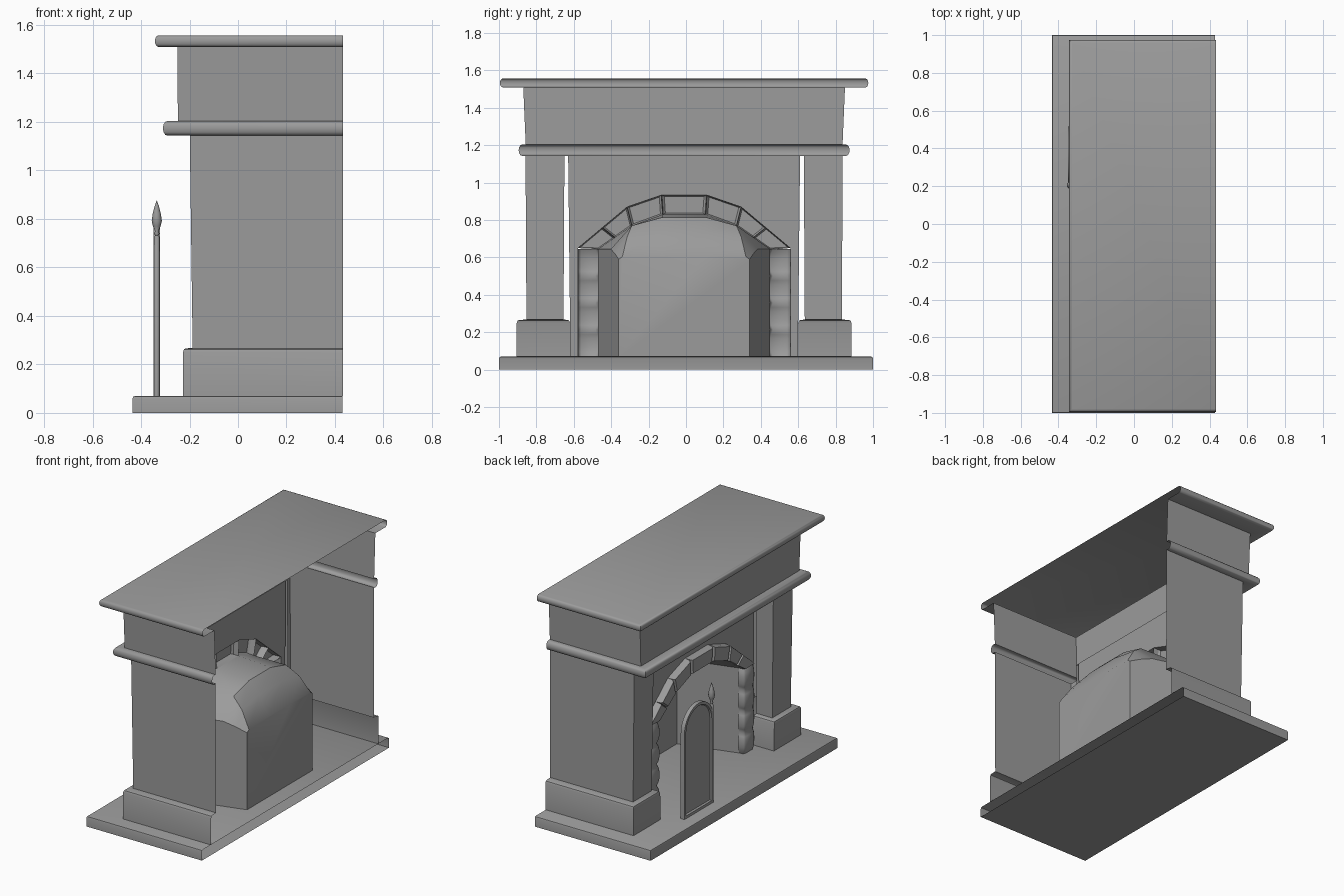
import bpy, bmesh, math

if "Cube" in bpy.data.objects:
    bpy.data.objects.remove(bpy.data.objects["Cube"])

BACK = 0.433   # open wall side of the surround
PANEL = -0.07  # plane of the breast panel
CY = -0.01     # centre line of the surround

# one dark grey stone for everything
STONE = bpy.data.materials.new("dark_stone")
STONE.diffuse_color = (0.33, 0.33, 0.33, 1)
STONE.use_nodes = True
STONE.node_tree.nodes["Principled BSDF"].inputs["Base Color"].default_value = STONE.diffuse_color


def finish(name, bm, angle=35):
    bmesh.ops.remove_doubles(bm, verts=bm.verts, dist=1e-5)
    bmesh.ops.recalc_face_normals(bm, faces=bm.faces)
    me = bpy.data.meshes.new(name)
    bm.to_mesh(me)
    bm.free()
    me.materials.append(STONE)
    ob = bpy.data.objects.new(name, me)
    bpy.context.collection.objects.link(ob)
    bpy.ops.object.select_all(action='DESELECT')
    ob.select_set(True)
    bpy.context.view_layer.objects.active = ob
    bpy.ops.object.shade_smooth_by_angle(angle=math.radians(angle))
    return ob


def loft(bm, rings, closed=False):
    rows = [[bm.verts.new(p) for p in r] for r in rings]
    n = len(rows[0])
    for a, b in zip(rows, rows[1:]):
        for i in range(n if closed else n - 1):
            j = (i + 1) % n
            bm.faces.new((a[i], a[j], b[j], b[i]))
    return rows


def shell(name, levels, back0=BACK, back1=BACK, top=False, bottom=False):
    """U-shaped shell, levels are (front x, y0, y1, z), open at the wall."""
    bm = bmesh.new()
    rows = loft(bm, [[(back0, a, z), (f, a, z), (f, b, z), (back1, b, z)]
                     for f, a, b, z in levels])
    if top:
        bm.faces.new(rows[-1])
    if bottom:
        bm.faces.new(rows[0])
    return finish(name, bm)


def sym(f, h, z, c=CY):
    return (f, c - h, c + h, z)


def rounded(f, h, z0, z1, steps=6):
    """Rounded moulding edge between two heights."""
    r = (z1 - z0) / 2
    out = []
    for i in range(steps + 1):
        t = math.pi * i / steps - math.pi / 2
        d = r * 0.65 * (1 - math.cos(t))
        out.append(sym(f + d, h - d, (z0 + z1) / 2 + r * math.sin(t)))
    return out


# hearth slab
shell("hearth", [sym(-0.435, 1.0, 0, 0), sym(-0.435, 1.0, 0.058, 0),
                 sym(-0.432, 0.997, 0.067, 0), sym(-0.424, 0.99, 0.07, 0)],
      back0=0.43, back1=0.43, top=True, bottom=True)

# pillars with plinths
PIL = [(-0.227, 0.895, 0.605, 0.07), (-0.227, 0.895, 0.61, 0.25),
       (-0.223, 0.89, 0.615, 0.262), (-0.215, 0.882, 0.622, 0.266),
       (-0.187, 0.843, 0.645, 0.268), (-0.199, 0.848, 0.64, 1.146)]
shell("pillar_right", [(f, CY - o, CY - i, z) for f, o, i, z in PIL], back1=PANEL)
shell("pillar_left", [(f, CY + i, CY + o, z) for f, o, i, z in PIL], back0=PANEL)

# lower moulding, frieze and mantel shelf
shell("lower_moulding", [sym(-0.199, 0.848, 1.143)] + rounded(-0.31, 0.885, 1.143, 1.204)
      + [sym(-0.248, 0.847, 1.204)])
shell("frieze", [sym(-0.248, 0.847, 1.204), sym(-0.25, 0.86, 1.509)])
shell("mantel_shelf", [sym(-0.25, 0.86, 1.509)] + rounded(-0.343, 0.985, 1.509, 1.557), top=True)

# soffit between the pillars
bm = bmesh.new()
bm.faces.new([bm.verts.new((x, CY + y, 1.144)) for x, y in
              ((-0.25, -0.645), (PANEL, -0.645), (PANEL, 0.645), (-0.25, 0.645))])
finish("soffit", bm)

# arch joints as (inner, outer) pairs, running up one side and down the other
half = [((0.46, 0.645), (0.568, 0.65)), ((0.28, 0.77), (0.305, 0.87)),
        ((0.115, 0.83), (0.122, 0.933))]
joints = half + [((-a[0], a[1]), (-b[0], b[1])) for a, b in reversed(half)]

# breast panel with the arched opening
bm = bmesh.new()
pts = [(0.608, 0.07), (0.62, 1.146), (-0.62, 1.146), (-0.608, 0.07), (-0.568, 0.07)]
pts += [o for i, o in reversed(joints)] + [(0.568, 0.07)]
bm.faces.new([bm.verts.new((PANEL, CY + y, z)) for y, z in pts])
finish("breast_panel", bm)

# arch stones, chamfered and open behind
bm = bmesh.new()
arc = []
for (i0, o0), (i1, o1) in zip(joints, joints[1:]):
    if abs(abs(i0[0]) - abs(i1[0])) > 0.17 and abs(i0[0]) + abs(i1[0]) > 0.6:
        # the long haunches are split into two stones
        mi = tuple((a + b) / 2 for a, b in zip(i0, i1))
        mo = tuple((a + b) / 2 for a, b in zip(o0, o1))
        arc += [(i0, o0, mo, mi), (mi, mo, o1, i1)]
    else:
        arc.append((i0, o0, o1, i1))
for q in arc:
    cy, cz = sum(p[0] for p in q) / 4, sum(p[1] for p in q) / 4
    rings = []
    for x, k in ((PANEL, 1), (-0.106, 0.97), (-0.118, 0.87)):
        rings.append([(x, CY + cy + (y - cy) * k, cz + (z - cz) * k) for y, z in q])
    rows = loft(bm, rings, closed=True)
    bm.faces.new(rows[-1])
finish("arch_stones", bm, 30)

# jambs as gently wavy stacks of worn stones
for name, s in (("jamb_left", 1), ("jamb_right", -1)):
    bm = bmesh.new()
    rings = []
    for k in range(25):
        z = 0.07 + 0.575 * k / 24
        w = 0.014 * abs(math.sin(math.pi * k / 6)) ** 0.6
        rings.append([(x, CY + s * y, z) for x, y in
                      ((PANEL, 0.568), (-0.095 - w, 0.565), (-0.104 - w, 0.55),
                       (-0.104 - w, 0.475 - w), (-0.095 - w, 0.463 - w), (PANEL, 0.46 - w))])
    rows = loft(bm, rings)
    bm.faces.new(rows[-1])
    finish(name, bm, 60)

# firebox tapering to the back with a sloping crown
def section(x, pts):
    full = pts + [(-y, z) for y, z in reversed(pts)]
    return [(x, CY + y, z) for y, z in full]

bm = bmesh.new()
rows = loft(bm, [
    section(PANEL, [(0.46, 0.07), (0.46, 0.645), (0.28, 0.77), (0.115, 0.83)]),
    section(0.17, [(0.392, 0.07), (0.392, 0.645), (0.28, 0.77), (0.115, 0.815)]),
    section(0.25, [(0.37, 0.07), (0.37, 0.62), (0.305, 0.71), (0.115, 0.74)]),
    section(0.32, [(0.35, 0.07), (0.35, 0.59), (0.33, 0.605), (0.115, 0.61)])])
bm.faces.new(rows[-1])
finish("firebox", bm, 36)

# arched screen with a recessed centre
SX, SY, R, SPRING = -0.335, 0.36, 0.155, 0.645

def arch(x, r, z0):
    p = [(x, SY + r, z0)]
    p += [(x, SY + r * math.cos(math.pi * k / 16), SPRING + r * math.sin(math.pi * k / 16))
          for k in range(17)]
    return p + [(x, SY - r, z0)]

bm = bmesh.new()
rows = loft(bm, [arch(SX - 0.004, R - 0.024, 0.094), arch(SX - 0.014, R - 0.018, 0.088),
                 arch(SX - 0.014, R, 0.07), arch(SX + 0.014, R, 0.07),
                 arch(SX + 0.014, R - 0.018, 0.088), arch(SX + 0.004, R - 0.024, 0.094)],
            closed=True)
bm.faces.new(rows[0])
bm.faces.new(rows[-1])
finish("fire_screen", bm)

# screen post with spear finial
bm = bmesh.new()
prof = [(0.012, 0.07), (0.012, 0.725), (0.007, 0.732), (0.011, 0.74), (0.007, 0.75),
        (0.016, 0.77), (0.021, 0.792), (0.017, 0.82), (0.009, 0.852), (0.0005, 0.876)]
loft(bm, [[(SX + r * math.cos(math.tau * k / 12), SY - R + r * math.sin(math.tau * k / 12), z)
           for k in range(12)] for r, z in prof], closed=True)
finish("screen_post", bm, 50)
